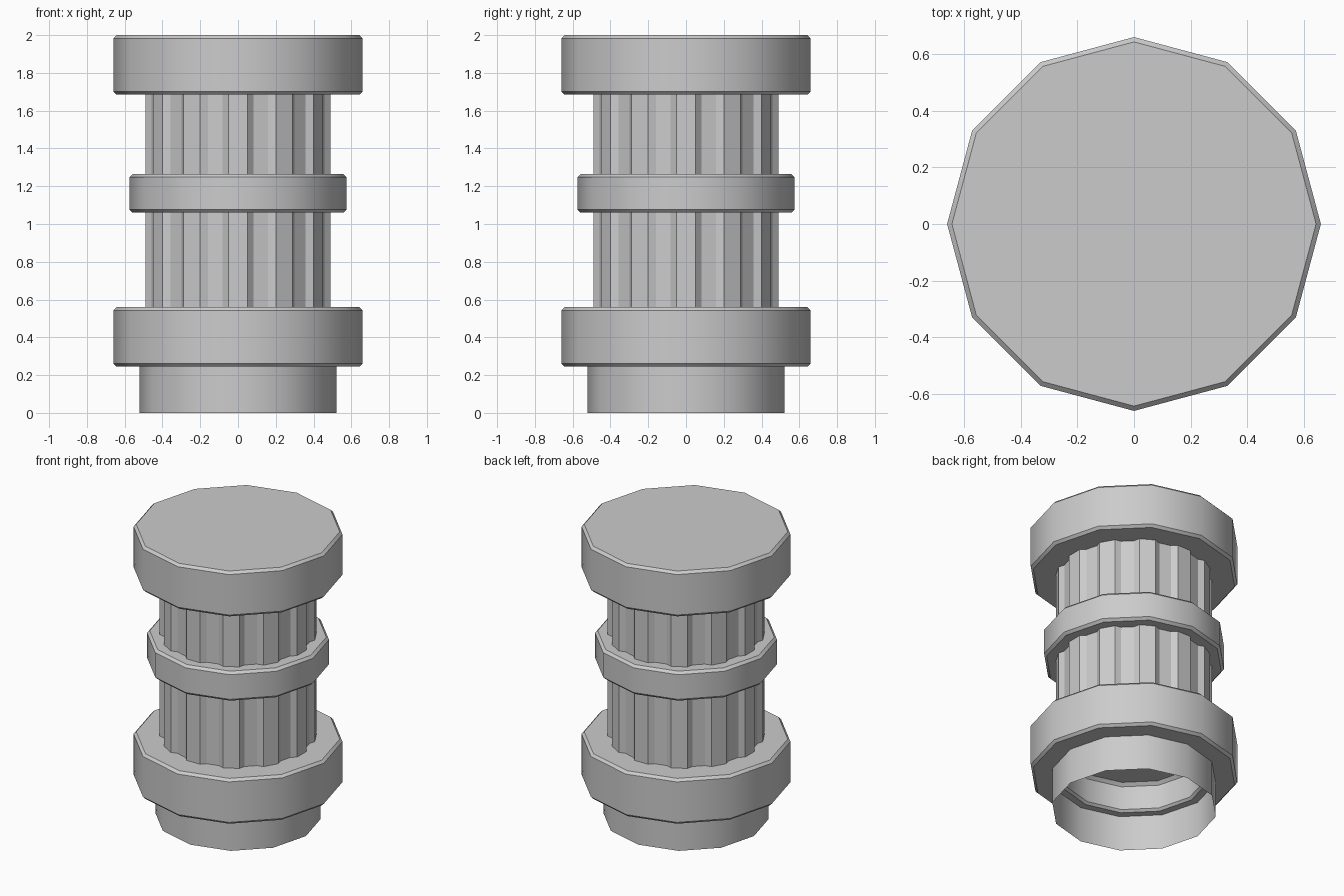
import bpy
import bmesh
from math import sin, cos, radians

SIDES = 12

cube = bpy.data.objects.get("Cube")
if cube:
    bpy.data.objects.remove(cube, do_unlink=True)

stone = bpy.data.materials.new("grey_stone")
stone.use_nodes = True
grey = (0.6, 0.6, 0.6, 1.0)
stone.diffuse_color = grey
stone.node_tree.nodes["Principled BSDF"].inputs["Base Color"].default_value = grey


def finish(name, bm, smooth_angle=None):
    mesh = bpy.data.meshes.new(name)
    bm.to_mesh(mesh)
    bm.free()
    obj = bpy.data.objects.new(name, mesh)
    bpy.context.collection.objects.link(obj)
    mesh.materials.append(stone)
    if smooth_angle:
        bpy.ops.object.select_all(action='DESELECT')
        obj.select_set(True)
        bpy.context.view_layer.objects.active = obj
        bpy.ops.object.shade_smooth_by_angle(angle=radians(smooth_angle))
    return obj


def turned(name, profile, cap_start=False, cap_end=False):
    """Spin a list of (radius, height) points into a twelve-sided part."""
    bm = bmesh.new()
    rings = []
    for r, z in profile:
        rings.append([bm.verts.new((r * cos(radians(i * 360 / SIDES)),
                                    r * sin(radians(i * 360 / SIDES)), z))
                      for i in range(SIDES)])
    for low, high in zip(rings, rings[1:]):
        for i in range(SIDES):
            j = (i + 1) % SIDES
            bm.faces.new((low[i], low[j], high[j], high[i]))
    if cap_start:
        bm.faces.new(rings[0][::-1])
    if cap_end:
        bm.faces.new(rings[-1])
    return finish(name, bm, 35)


def chamfered(radius, bottom, top, c=0.017):
    return [(radius - c, bottom), (radius, bottom + c),
            (radius, top - c), (radius - c, top)]


# Solid bands
turned("top_cap", chamfered(0.66, 1.685, 2.0), True, True)
turned("middle_band", chamfered(0.575, 1.06, 1.265), True, True)

# Lower band, with a recess in its underside
recess = [(0.435, 0.445), (0.457, 0.425), (0.457, 0.26), (0.472, 0.245)]
turned("lower_band", recess + chamfered(0.66, 0.245, 0.56), True, True)

# Open foot tube
turned("foot_tube", [(0.522, 0.0), (0.522, 0.247)])

# Fluted shaft: each flute is a ridge followed by a shallow groove
bm = bmesh.new()
outline = []
for i in range(SIDES):
    for angle, r in ((-6, 0.493), (6, 0.493), (10, 0.466), (20, 0.466)):
        a = radians(i * 360 / SIDES + angle)
        outline.append(bm.verts.new((r * cos(a), r * sin(a), 0.5)))
base = bm.faces.new(outline)
top = bmesh.ops.extrude_face_region(bm, geom=[base])
moved = [v for v in top["geom"] if isinstance(v, bmesh.types.BMVert)]
bmesh.ops.translate(bm, verts=moved, vec=(0, 0, 1.22))
bmesh.ops.recalc_face_normals(bm, faces=bm.faces)
finish("fluted_shaft", bm)
